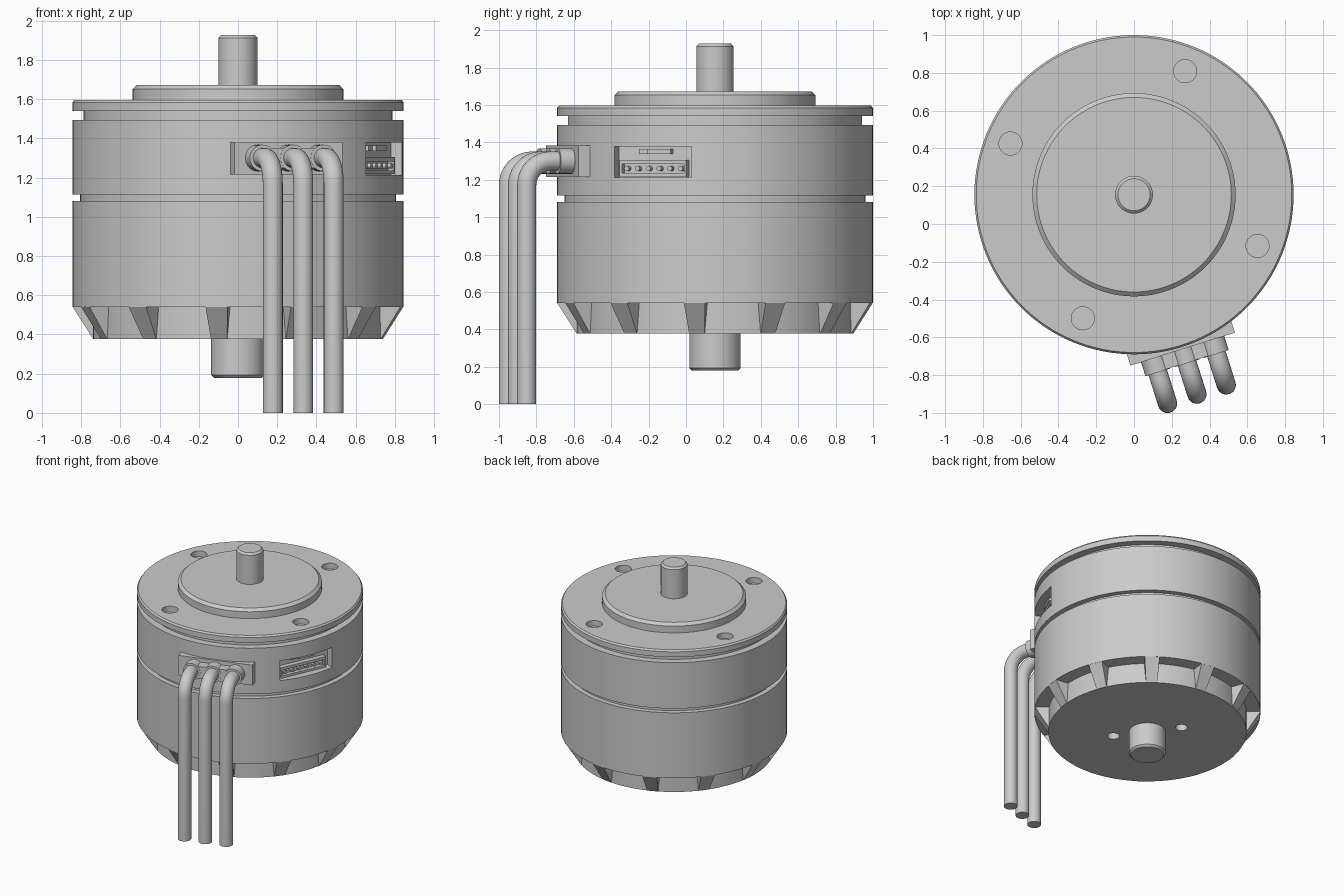
import bpy, bmesh, math
from mathutils import Matrix, Vector

cube = bpy.data.objects.get("Cube")
if cube:
    bpy.data.objects.remove(cube)

AXIS = Vector((0, 0.155, 0))      # motor axis
metal = bpy.data.materials.new("grey metal")
metal.use_nodes = True
GREY = (0.6, 0.6, 0.6, 1)
metal.diffuse_color = GREY
bsdf = next(n for n in metal.node_tree.nodes if n.type == 'BSDF_PRINCIPLED')
bsdf.inputs["Base Color"].default_value = GREY


def finish(name, bm, matrix, smooth=True):
    bmesh.ops.recalc_face_normals(bm, faces=bm.faces)
    me = bpy.data.meshes.new(name)
    bm.to_mesh(me)
    bm.free()
    me.transform(matrix)
    me.materials.append(metal)
    ob = bpy.data.objects.new(name, me)
    bpy.context.collection.objects.link(ob)
    if smooth:
        shade(ob)
    return ob


def activate(ob):
    bpy.ops.object.select_all(action='DESELECT')
    ob.select_set(True)
    bpy.context.view_layer.objects.active = ob


def shade(ob):
    activate(ob)
    bpy.ops.object.shade_smooth_by_angle(angle=math.radians(30))


def lathe(name, profile, matrix=Matrix.Translation(AXIS), steps=128):
    """Solid of revolution from (radius, height) points, closed with flat caps."""
    bm = bmesh.new()
    rings = [[bm.verts.new((r * math.cos(2 * math.pi * i / steps),
                            r * math.sin(2 * math.pi * i / steps), z))
              for i in range(steps)] for r, z in profile]
    for a, b in zip(rings, rings[1:]):
        for i in range(steps):
            j = (i + 1) % steps
            bm.faces.new((a[i], a[j], b[j], b[i]))
    bm.faces.new(rings[0])
    bm.faces.new(rings[-1])
    return finish(name, bm, matrix)


def radial(deg):
    """Frame on the motor axis: x runs outwards, y sideways, z up."""
    return Matrix.Translation(AXIS) @ Matrix.Rotation(math.radians(deg), 4, 'Z')


def box(name, frame, n, u, z):
    bm = bmesh.new()
    bmesh.ops.create_cube(bm, size=1)
    for v in bm.verts:
        v.co = [lo + (c + 0.5) * (hi - lo) for c, (lo, hi) in zip(v.co, (n, u, z))]
    return finish(name, bm, frame, smooth=False)


def rod(name, frame, n, u, z, r, steps=32):
    """Cylinder lying along the outward direction of a frame."""
    place = frame @ Matrix.Translation((0, u, z)) @ Matrix.Rotation(math.pi / 2, 4, 'Y')
    return lathe(name, [(r, n[0]), (r, n[1])], place, steps)


def cut(ob, cutters):
    for c in cutters:
        c.hide_render = True
        m = ob.modifiers.new("cut", 'BOOLEAN')
        m.operation, m.solver, m.object = 'DIFFERENCE', 'EXACT', c
        activate(ob)
        bpy.ops.object.modifier_apply(modifier=m.name)
        bpy.data.objects.remove(c)
    shade(ob)


# Rotor bell with its recessed lower rim
bell = lathe("rotor_bell", [(0.74, 0.378), (0.74, 0.541), (0.845, 0.541), (0.845, 1.08)])
cut(bell, [lathe("bolt_cutter",
                 [(0.045, 0.3), (0.045, 0.46)],
                 radial(a) @ Matrix.Translation((0.262, 0, 0)), 32) for a in (126, 306)])

# Twelve sloping ribs around the lower rim
for k in range(12):
    bm = bmesh.new()
    for r, z, w in ((0.70, 0.378, 0.042), (0.742, 0.378, 0.042),
                    (0.845, 0.541, 0.056), (0.70, 0.541, 0.056)):
        for s in (-1, 1):
            bm.verts.new((math.sqrt(r * r - w * w), s * w, z))
    bmesh.ops.convex_hull(bm, input=bm.verts)
    finish(f"rim_rib_{k + 1}", bm, radial(22.5 + 30 * k), smooth=False)

# Stator housing, grooves and mounting flange
lathe("lower_groove", [(0.805, 1.0), (0.805, 1.2 - 0.05)])
housing = lathe("stator_housing", [(0.845, 1.115), (0.845, 1.494)])
lathe("upper_groove", [(0.787, 1.45), (0.787, 1.55)])
flange = lathe("mounting_flange", [(0.845, 1.54), (0.845, 1.583), (0.835, 1.596)])
lathe("raised_boss", [(0.538, 1.55), (0.538, 1.652), (0.515, 1.673)])
cut(flange, [lathe("screw_cutter", [(0.061, 1.5), (0.061, 1.65)],
                   radial(a) @ Matrix.Translation((0.708, 0, 0)), 32)
             for a in (67.5, 157.5, 247.5, 337.5)])

# Output shaft and rear shaft
lathe("output_shaft", [(0.1, 1.6), (0.1, 1.913), (0.085, 1.928)], steps=64)
lathe("rear_shaft", [(0.122, 0.179), (0.137, 0.194), (0.137, 0.45)], steps=64)

# Socket pocket cut into the housing
port = radial(-24)
cut(housing, [box("pocket_cutter", port, (0.755, 1.0), (-0.225, 0.225), (1.213, 1.378))])

# Pin socket: back wall, rails, key end and pins
box("socket_back", port, (0.70, 0.762), (-0.205, 0.185), (1.218, 1.305))
box("socket_top_rail", port, (0.70, 0.795), (-0.205, 0.185), (1.283, 1.305))
box("socket_bottom_rail", port, (0.70, 0.795), (-0.205, 0.185), (1.218, 1.236))
box("socket_end_left", port, (0.70, 0.795), (0.172, 0.185), (1.218, 1.305))
box("socket_end_right", port, (0.70, 0.795), (-0.205, -0.19), (1.218, 1.305))
for i in range(6):
    rod(f"socket_pin_{i + 1}", port, (0.72, 0.792), -0.165 + 0.063 * i, 1.26, 0.014, 12)

# Slide switch above the socket
box("switch_body", port, (0.70, 0.772), (-0.1, 0.09), (1.337, 1.364))
box("switch_slider", port, (0.70, 0.79), (-0.045, 0.09), (1.337, 1.364))

# Cable plate with three joined glands
exit_side = radial(-72.5)
box("cable_plate", exit_side, (0.68, 0.857), (-0.29, 0.29), (1.215, 1.382))
box("gland_bridge", exit_side, (0.80, 0.932), (-0.163, 0.163), (1.25, 1.35))

# Power cables: out of the gland, around a bend and straight down
for i, u in enumerate((-0.163, 0, 0.163)):
    rod(f"cable_gland_{i + 1}", exit_side, (0.80, 0.935), u, 1.3, 0.068)
    bend, n_end, r, steps = 0.13, 1.107, 0.051, 24
    path = [(0.85, 1.3, 0)]
    for k in range(11):
        t = math.pi / 2 * k / 10
        path.append((n_end - bend + bend * math.sin(t), 1.3 - bend + bend * math.cos(t), t))
    path.append((n_end, 0, math.pi / 2))
    bm = bmesh.new()
    rings = []
    for n, z, t in path:
        ring = []
        for j in range(steps):
            a = 2 * math.pi * j / steps
            off = r * math.cos(a)
            ring.append(bm.verts.new((n + off * math.sin(t), u + r * math.sin(a),
                                      z + off * math.cos(t))))
        rings.append(ring)
    for a, b in zip(rings, rings[1:]):
        for j in range(steps):
            bm.faces.new((a[j], a[(j + 1) % steps], b[(j + 1) % steps], b[j]))
    bm.faces.new(rings[0])
    bm.faces.new(rings[-1])
    finish(f"power_cable_{i + 1}", bm, exit_side)
